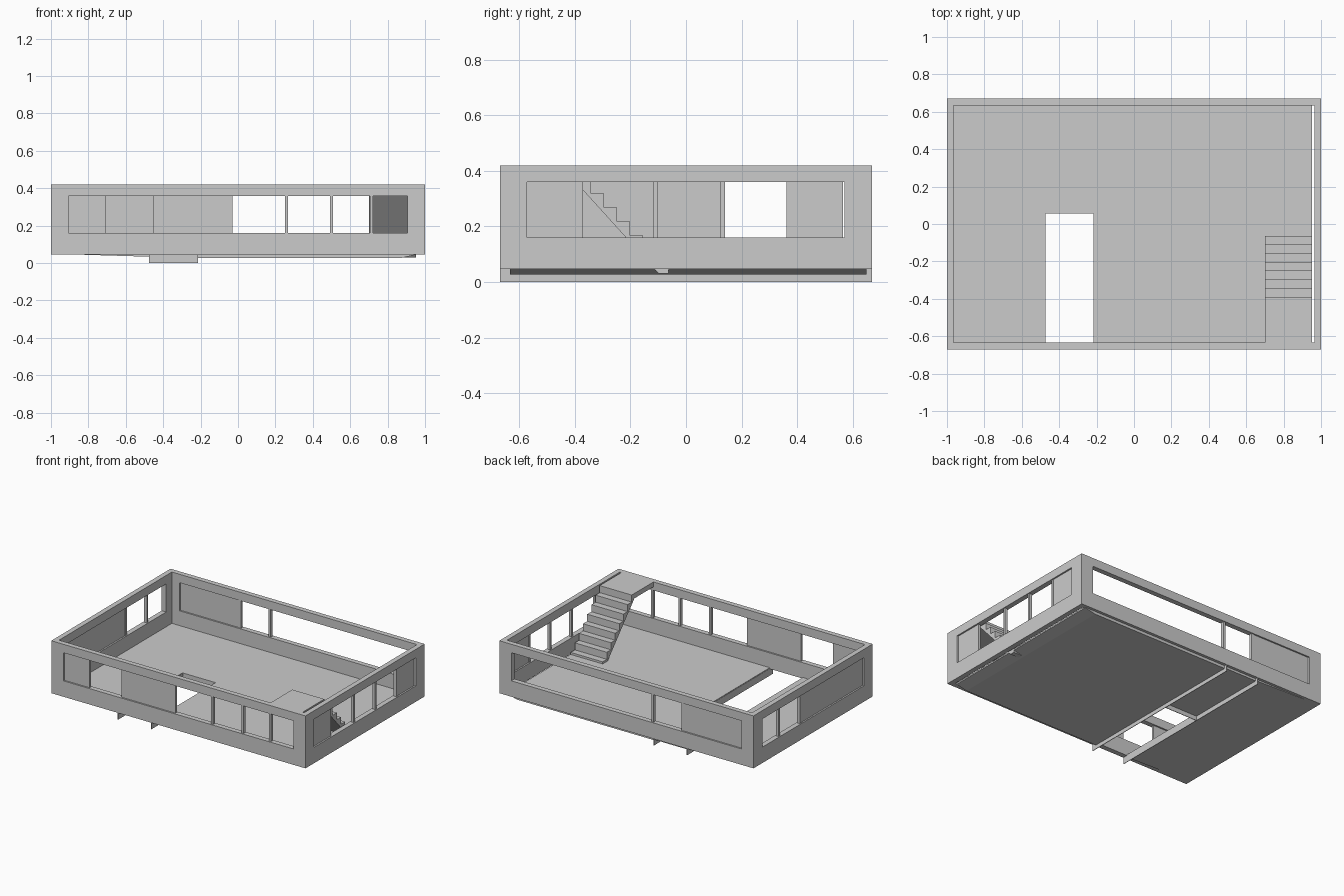
import bpy, bmesh

if "Cube" in bpy.data.objects:
    bpy.data.objects.remove(bpy.data.objects["Cube"])

T = 0.036            # wall thickness
X, Y = 1.0, 0.67     # outer half sizes
Z0, Z1 = 0.047, 0.42
W0, W1 = 0.16, 0.36  # window band


def box(name, x0, x1, y0, y1, z0, z1):
    bm = bmesh.new()
    bmesh.ops.create_cube(bm, size=1)
    for v in bm.verts:
        v.co = ((x0 + x1) / 2 + v.co.x * (x1 - x0),
                (y0 + y1) / 2 + v.co.y * (y1 - y0),
                (z0 + z1) / 2 + v.co.z * (z1 - z0))
    return finish(name, bm)


def prism(name, pts, axis, a, b):
    """Extrude a profile along x (profile y,z) or y (profile x,z)."""
    bm = bmesh.new()
    pos = (lambda p, t: (t, p[0], p[1])) if axis == 'x' else (lambda p, t: (p[0], t, p[1]))
    lo = [bm.verts.new(pos(p, a)) for p in pts]
    hi = [bm.verts.new(pos(p, b)) for p in pts]
    bm.faces.new(lo)
    bm.faces.new(hi[::-1])
    for i in range(len(pts)):
        j = (i + 1) % len(pts)
        bm.faces.new((lo[j], lo[i], hi[i], hi[j]))
    bmesh.ops.recalc_face_normals(bm, faces=bm.faces)
    return finish(name, bm)


def finish(name, bm):
    me = bpy.data.meshes.new(name)
    bm.to_mesh(me)
    bm.free()
    ob = bpy.data.objects.new(name, me)
    bpy.context.collection.objects.link(ob)
    return ob


# Outer walls: a box hollowed out, with a window band through each side
walls = box("walls", -X, X, -Y, Y, Z0, Z1)
for args in (("room_cutter", -X + T, X - T, -Y + T, Y - T, -0.2, 1),
             ("front_back_window_cutter", -0.905, 0.905, -1, 1, W0, W1),
             ("side_window_cutter", -2, 2, -0.573, 0.57, W0, W1)):
    cutter = box(*args)
    cutter.hide_render = True
    cutter.hide_viewport = True
    mod = walls.modifiers.new("cut", 'BOOLEAN')
    mod.operation = 'DIFFERENCE'
    mod.solver = 'EXACT'
    mod.object = cutter


# Window infill: panels and mullions, per wall
def infill(side, kind, a, b, depth):
    name = f"{side}_{kind}"
    if side in ("front", "back"):
        c = (Y - T / 2) * (-1 if side == "front" else 1)
        box(name, a, b, c - depth / 2, c + depth / 2, W0, W1)
    else:
        c = (X - T / 2) * (-1 if side == "left" else 1)
        box(name, c - depth / 2, c + depth / 2, a, b, W0, W1)


panels = {"front": [(-0.905, -0.705), (-0.455, -0.03)],
          "back": [(-0.905, -0.435)],
          "left": [(-0.573, 0.135)],
          "right": [(-0.573, -0.37), (0.37, 0.565)]}
mullions = {"front": [0.26, 0.5, 0.715], "back": [-0.2, -0.435],
            "left": [0.13, 0.37], "right": [-0.11, 0.132, 0.37]}
for side, spans in panels.items():
    for a, b in spans:
        infill(side, "panel", a, b, 0.014)
for side, centres in mullions.items():
    for c in centres:
        infill(side, "mullion", c - 0.008, c + 0.008, 0.022)

# Floor slabs around the long opening, with a slightly sloping underside
F = 0.055
HX0, HX1, HY = -0.475, -0.215, 0.055
YF, YB = -Y + T, Y - 0.02
prism("floor_left", [(-0.965, F), (-0.965, 0.047), (-0.9, 0.047), (HX0, 0.034), (HX0, F)], 'y', YF, YB)
prism("floor_right", [(HX1, F), (HX1, 0.027), (0.87, 0.027), (0.952, 0.045), (0.952, F)], 'y', YF, YB)
box("floor_middle", HX0, HX1, HY, YB, 0.031, F)

# Fins below the floor and the cross plate closing the opening
for x in (HX0, HX1):
    box("floor_fin", x - 0.002, x + 0.002, -Y, Y, 0.0, 0.05)
box("opening_end_plate", HX0, HX1, HY, HY + 0.004, 0.0, F)

# Staircase with upper landing
N, run, rise = 8, 0.0467, 0.05
pts = [(-Y + T, 0.42)]
for i in range(N):
    y = -0.39 + i * run
    z = 0.42 - i * rise
    pts += [(y, z), (y, max(z - rise, 0.03))]
pts += [(-0.098, 0.03), (-0.42, 0.385), (-Y + T, 0.385)]
prism("staircase", pts, 'x', 0.70, 0.952)
